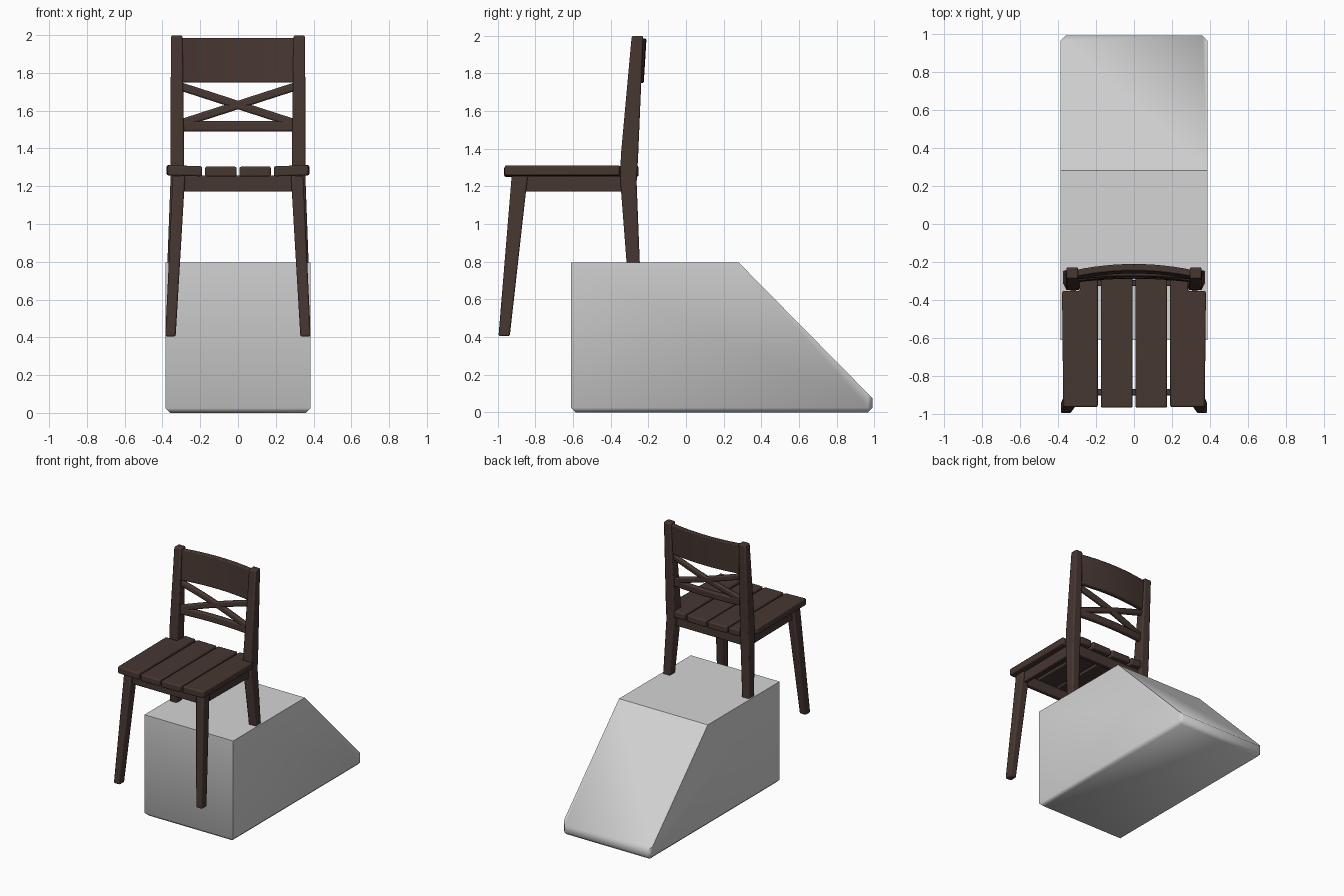
import bpy, bmesh, math

if "Cube" in bpy.data.objects:
    bpy.data.objects.remove(bpy.data.objects["Cube"])


def material(name, rgb):
    m = bpy.data.materials.new(name)
    m.diffuse_color = (*rgb, 1)
    m.use_nodes = True
    m.node_tree.nodes["Principled BSDF"].inputs["Base Color"].default_value = m.diffuse_color
    return m


WOOD = material("dark brown wood", (0.062, 0.038, 0.031))
STONE = material("light grey", (0.66, 0.66, 0.66))


def finish(name, bm, mat, bevel=0.0, mirror=False, angle=40):
    bmesh.ops.recalc_face_normals(bm, faces=bm.faces)
    me = bpy.data.meshes.new(name)
    bm.to_mesh(me)
    bm.free()
    ob = bpy.data.objects.new(name, me)
    bpy.context.collection.objects.link(ob)
    me.materials.append(mat)
    bpy.ops.object.select_all(action='DESELECT')
    ob.select_set(True)
    bpy.context.view_layer.objects.active = ob
    if mirror:
        ob.modifiers.new("mirror", 'MIRROR')
    if bevel:
        b = ob.modifiers.new("bevel", 'BEVEL')
        b.width, b.segments = bevel, 2
        b.limit_method, b.angle_limit = 'ANGLE', math.radians(50)
    bpy.ops.object.shade_smooth_by_angle(angle=math.radians(angle))
    return ob


def loft(name, rings, mat=WOOD, **kw):
    """Skin a list of closed rings and cap the ends."""
    bm = bmesh.new()
    vs = [[bm.verts.new(p) for p in r] for r in rings]
    n = len(vs[0])
    for a, b in zip(vs, vs[1:]):
        for i in range(n):
            j = (i + 1) % n
            bm.faces.new((a[i], a[j], b[j], b[i]))
    bm.faces.new(vs[0])
    bm.faces.new(vs[-1])
    return finish(name, bm, mat, **kw)


def leg(name, sections):
    """Pair of legs from (z, x0, x1, y0, y1) sections."""
    loft(name, [[(x0, y0, z), (x1, y0, z), (x1, y1, z), (x0, y1, z)]
                for z, x0, x1, y0, y1 in sections], bevel=0.009, mirror=True)


def plate(name, outline, z0, z1, tilt=0.0, **kw):
    """Extruded outline in plan, rising along x by the tilt."""
    loft(name, [[(x, y, z + tilt * (x - outline[0][0])) for x, y in outline]
                for z in (z0, z1)], **kw)


def rect(x0, x1, y0, y1):
    return [(x0, y0), (x1, y0), (x1, y1), (x0, y1)]


def back_rail(name, z_left, z_right, height, thick, bow, bevel=0.007, half=0.31, sag=0.0):
    """Bowed rail between the leaning posts."""
    rings, n = [], 12
    for i in range(n + 1):
        t = i / n
        x = half * (2 * t - 1)
        zc = z_left + (z_right - z_left) * t
        ring = []
        for dz, dy in ((-1, -1), (-1, 1), (1, 1), (1, -1)):
            z = zc + dz * height / 2
            y = -0.302 + 0.062 * (z - 1.3) + bow * (1 - (x / half) ** 2)
            ring.append((x, y + dy * thick / 2, z))
        rings.append(ring)
    loft(name, rings, bevel=bevel)


# block with sloping back
bm = bmesh.new()
profile = [(-0.61, 0), (0.99, 0), (0.99, 0.075), (0.28, 0.795), (-0.61, 0.795)]
left, right = ([bm.verts.new((x, y, z)) for y, z in profile] for x in (-0.385, 0.385))
bm.faces.new(left)
bm.faces.new(right)
for i in range(5):
    j = (i + 1) % 5
    bm.faces.new((left[i], left[j], right[j], right[i]))
edges = [e for e in bm.edges if all(v.co.z < 0.01 for v in e.verts)
         or all(v.co.y > 0.98 and v.co.z < 0.08 for v in e.verts)
         and abs(e.verts[0].co.z - e.verts[1].co.z) > 0.01]
bmesh.ops.recalc_face_normals(bm, faces=bm.faces)
bmesh.ops.bevel(bm, geom=edges, offset=0.025, segments=1, affect='EDGES', profile=0.5)
finish("sloped_block", bm, STONE, angle=45.2)

# legs and back posts
leg("front_leg", [(0.405, 0.33, 0.385, -0.995, -0.935),
                  (1.255, 0.28, 0.345, -0.925, -0.84)])
leg("back_leg_and_post", [(0.405, 0.335, 0.385, -0.275, -0.215),
                          (0.79, 0.312, 0.374, -0.315, -0.245),
                          (1.22, 0.285, 0.358, -0.348, -0.262),
                          (1.36, 0.285, 0.358, -0.346, -0.254),
                          (1.998, 0.294, 0.355, -0.288, -0.227)])

# seat slats, the outer ones notched round the posts
plate("outer_seat_slat", [(0.19, -0.962), (0.372, -0.962), (0.378, -0.352),
                          (0.283, -0.352), (0.283, -0.252), (0.19, -0.252)],
      1.252, 1.306, tilt=0.03, bevel=0.009, mirror=True)
plate("inner_seat_slat", rect(0.007, 0.174, -0.965, -0.252),
      1.25, 1.303, tilt=0.01, bevel=0.009, mirror=True)

# aprons under the seat
plate("side_apron", [(0.298, -0.88), (0.328, -0.88), (0.335, -0.31), (0.305, -0.31)],
      1.172, 1.256, bevel=0.005, mirror=True)
plate("front_apron", rect(-0.3, 0.3, -0.9, -0.868), 1.172, 1.256, bevel=0.005)
plate("back_apron", rect(-0.3, 0.3, -0.325, -0.293), 1.172, 1.256, bevel=0.005)

# back rest
back_rail("top_rail", 1.866, 1.866, 0.235, 0.036, 0.032)
back_rail("lower_rail", 1.517, 1.517, 0.056, 0.036, 0.02, bevel=0.01)
back_rail("cross_bar_left", 1.73, 1.53, 0.046, 0.032, 0.02, bevel=0.01)
back_rail("cross_bar_right", 1.53, 1.73, 0.046, 0.032, 0.02, bevel=0.01)
